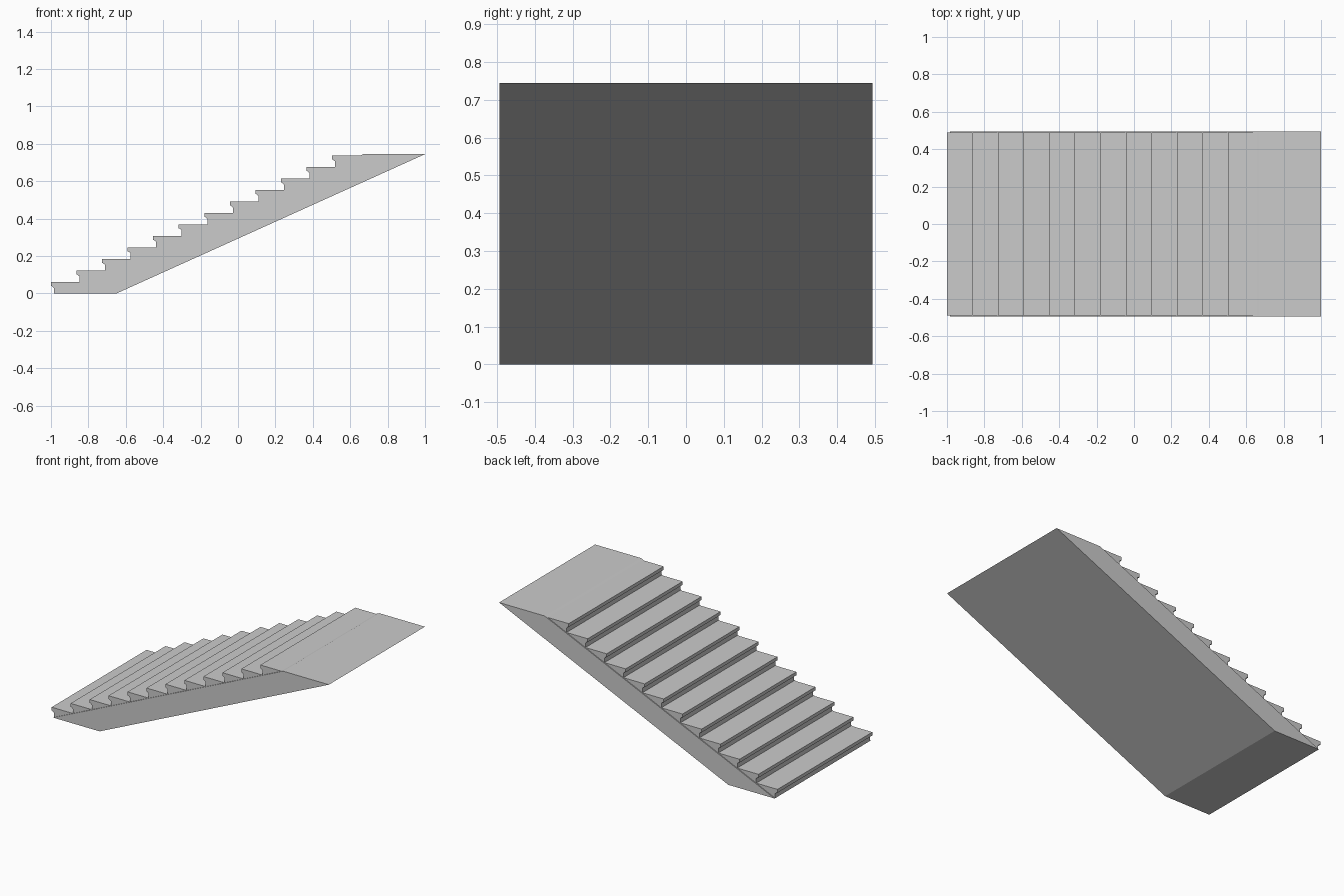
import bpy

cube = bpy.data.objects.get("Cube")
if cube:
    bpy.data.objects.remove(cube, do_unlink=True)

concrete = bpy.data.materials.new("concrete_grey")
concrete.use_nodes = True
GREY = (0.6, 0.6, 0.6, 1.0)
concrete.diffuse_color = GREY
concrete.node_tree.nodes["Principled BSDF"].inputs["Base Color"].default_value = GREY


def extrude_profile(name, profile, half_width):
    """Solid with an x-z outline, extruded evenly along y."""
    n = len(profile)
    verts = [(x, y, z) for y in (-half_width, half_width) for x, z in profile]
    faces = [tuple(range(n)), tuple(reversed(range(n, 2 * n)))]
    faces += [(i, i + n, (i + 1) % n + n, (i + 1) % n) for i in range(n)]
    mesh = bpy.data.meshes.new(name)
    mesh.from_pydata(verts, [], faces)
    mesh.materials.append(concrete)
    obj = bpy.data.objects.new(name, mesh)
    bpy.context.collection.objects.link(obj)
    return obj


STEPS, RUN, RISE = 12, 0.1366, 0.0615
RISER_X, NOSE = -0.984, 0.016
HALF_WIDTH, INSET = 0.494, 0.006

# Sloping slab that carries the flight and forms the upper landing
top_z = 0.745
extrude_profile("sloping_slab", [
    (RISER_X, 0), (-0.65, 0), (1.0, top_z),
    (RISER_X + top_z * RUN / RISE, top_z)], HALF_WIDTH)

# Flight of steps: riser, chamfered underside, nose and tread
flight = []
for i in range(STEPS):
    x, z = RISER_X + i * RUN, (i + 1) * RISE
    flight += [(x, z - RISE), (x, z - 0.032), (x - NOSE * 0.7, z - 0.022),
               (x - NOSE, z - 0.022), (x - NOSE, z)]
end_x = RISER_X + STEPS * RUN
flight += [(end_x, STEPS * RISE), (end_x + 0.03, STEPS * RISE - 0.02),
           (RISER_X + 0.06, 0.005), (RISER_X + 0.05, 0)]
extrude_profile("steps", flight, HALF_WIDTH - INSET)
